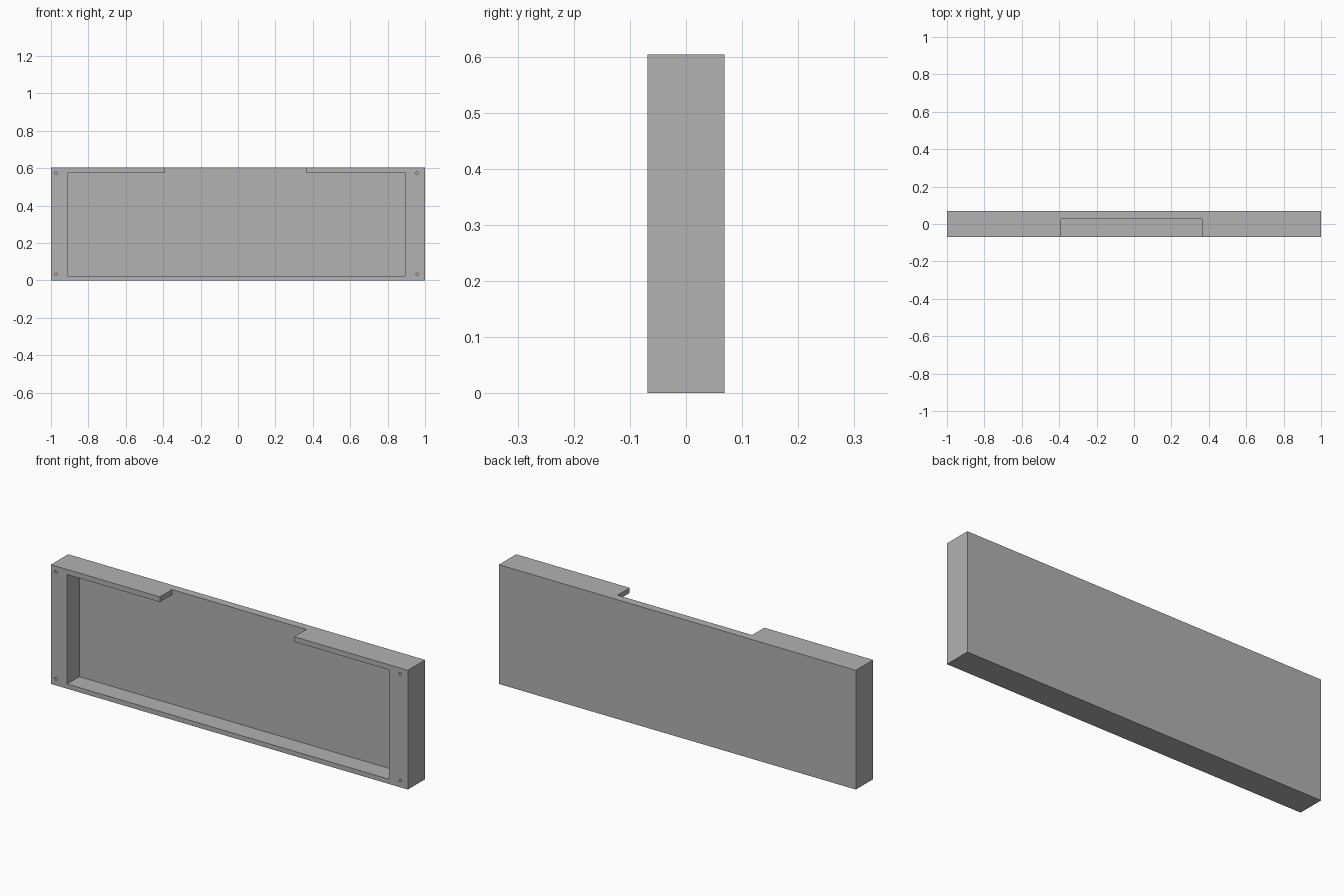
import bpy
import bmesh
from mathutils import Matrix, Vector

if "Cube" in bpy.data.objects:
    bpy.data.objects.remove(bpy.data.objects["Cube"], do_unlink=True)

WIDTH, DEPTH, HEIGHT = 2.0, 0.138, 0.604
FRONT = -DEPTH / 2
POCKET_BACK = 0.028

grey = bpy.data.materials.new("plain grey")
grey.use_nodes = True
colour = (0.445, 0.445, 0.445, 1)
grey.diffuse_color = colour
grey.node_tree.nodes["Principled BSDF"].inputs["Base Color"].default_value = colour


def make_object(name, bm):
    bmesh.ops.recalc_face_normals(bm, faces=bm.faces)
    mesh = bpy.data.meshes.new(name)
    bm.to_mesh(mesh)
    bm.free()
    mesh.materials.append(grey)
    obj = bpy.data.objects.new(name, mesh)
    bpy.context.collection.objects.link(obj)
    return obj


def extruded_outline(name, outline, y0, y1):
    """Extrude an x-z outline from y0 to y1."""
    bm = bmesh.new()
    face = bm.faces.new([bm.verts.new((x, y0, z)) for x, z in outline])
    new = bmesh.ops.extrude_face_region(bm, geom=[face])["geom"]
    verts = [v for v in new if isinstance(v, bmesh.types.BMVert)]
    bmesh.ops.translate(bm, verts=verts, vec=Vector((0, y1 - y0, 0)))
    return make_object(name, bm)


def cut(target, cutter):
    mod = target.modifiers.new("cut", "BOOLEAN")
    mod.operation = "DIFFERENCE"
    mod.solver = "EXACT"
    mod.object = cutter
    cutter.hide_render = True
    bpy.context.view_layer.objects.active = target
    bpy.ops.object.modifier_apply(modifier=mod.name)
    bpy.data.objects.remove(cutter, do_unlink=True)


# Solid slab
half = WIDTH / 2
tray = extruded_outline(
    "tray_body",
    [(-half, 0), (half, 0), (half, HEIGHT), (-half, HEIGHT)],
    FRONT, -FRONT)

# Front pocket, opening through the top rim in the middle
left, right, low, high = -0.909, 0.894, 0.024, 0.578
notch_left, notch_right, above = -0.39, 0.364, HEIGHT + 0.1
pocket = extruded_outline(
    "pocket_cutter",
    [(left, low), (right, low), (right, high), (notch_right, high),
     (notch_right, above), (notch_left, above), (notch_left, high), (left, high)],
    FRONT - 0.1, POCKET_BACK)
cut(tray, pocket)

# Blind screw holes in the front corners
bm = bmesh.new()
for x in (-0.972, 0.958):
    for z in (0.033, 0.574):
        place = Matrix.Translation((x, FRONT, z)) @ Matrix.Rotation(1.5707963, 4, "X")
        bmesh.ops.create_cone(bm, cap_ends=True, segments=16, radius1=0.007,
                              radius2=0.007, depth=0.1, matrix=place)
cut(tray, make_object("screw_hole_cutter", bm))
